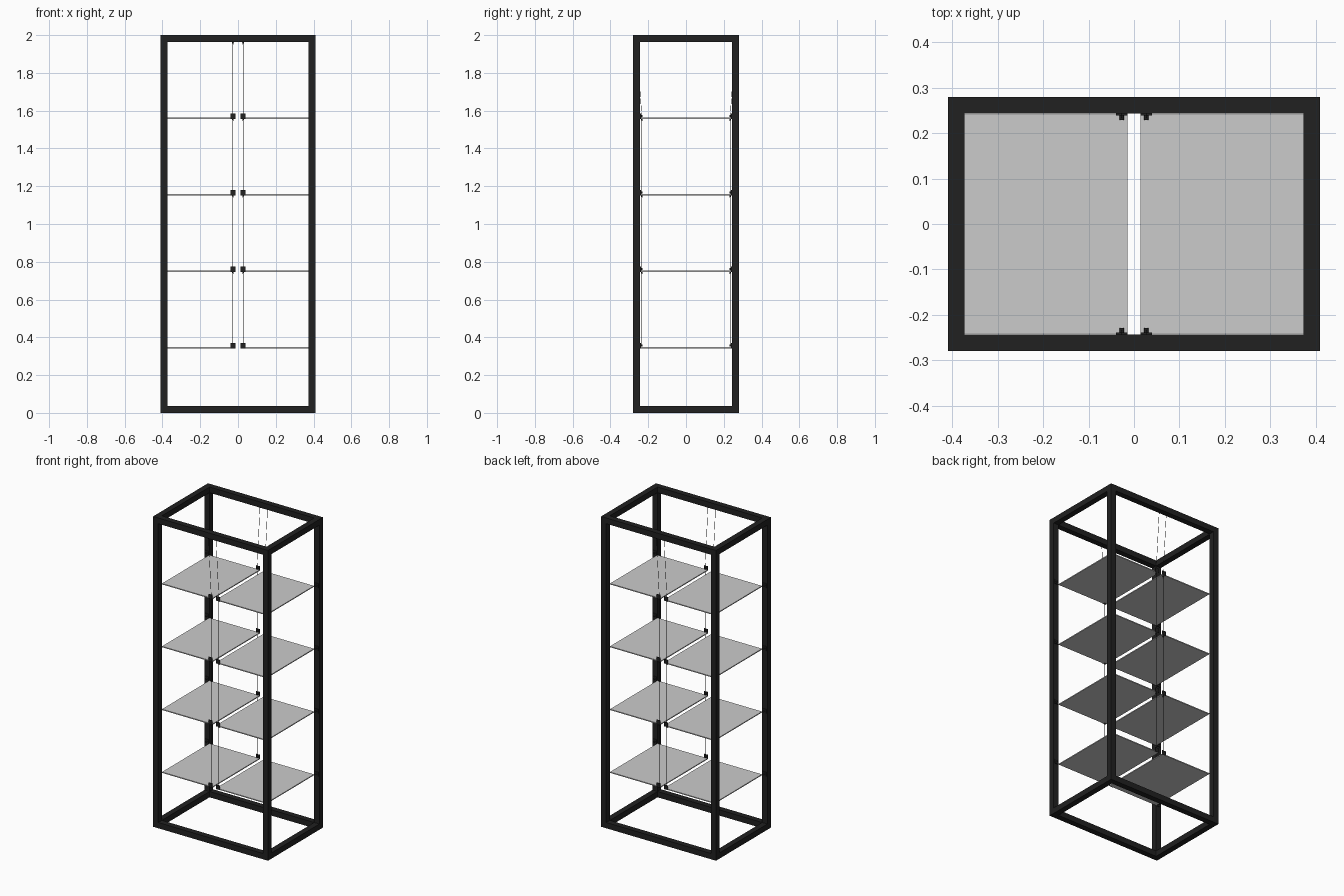
import bpy, bmesh
from mathutils import Vector, Matrix

if "Cube" in bpy.data.objects:
    bpy.data.objects.remove(bpy.data.objects["Cube"])

HX, HY, H, T = 0.41, 0.28, 2.0, 0.037      # half width, half depth, height, bar size
SHELF_Z = [0.345 + 0.405 * i for i in range(4)]
THICK = 0.006
WIRE_X, WIRE_Y = 0.027, 0.234

black = bpy.data.materials.new("black_metal")
black.diffuse_color = (0.015, 0.015, 0.015, 1)
black.use_nodes = True
black.node_tree.nodes["Principled BSDF"].inputs["Base Color"].default_value = black.diffuse_color


def add_box(bm, lo, hi):
    lo, hi = Vector(lo), Vector(hi)
    m = Matrix.Translation((lo + hi) / 2) @ Matrix.Diagonal((*[abs(c) for c in hi - lo], 1))
    bmesh.ops.create_cube(bm, size=1, matrix=m)


def add_rod(bm, a, b, r1, r2=None, seg=12):
    a, b = Vector(a), Vector(b)
    rot = (b - a).to_track_quat('Z', 'Y').to_matrix().to_4x4()
    bmesh.ops.create_cone(bm, cap_ends=True, segments=seg, radius1=r1,
                          radius2=r1 if r2 is None else r2, depth=(b - a).length,
                          matrix=Matrix.Translation((a + b) / 2) @ rot)


def finish(bm, name, mat=None):
    me = bpy.data.meshes.new(name)
    bm.to_mesh(me)
    bm.free()
    ob = bpy.data.objects.new(name, me)
    bpy.context.collection.objects.link(ob)
    if mat:
        me.materials.append(mat)
    return ob


def label(sx, sy):
    return ("right" if sx > 0 else "left") + "_" + ("back" if sy > 0 else "front")


CORNERS = [(sx, sy) for sx in (-1, 1) for sy in (-1, 1)]

# Square-bar frame: corner posts, then top and bottom rails
for sx, sy in CORNERS:
    bm = bmesh.new()
    add_box(bm, (sx * HX, sy * HY, 0), (sx * (HX - T), sy * (HY - T), H))
    finish(bm, "post_" + label(sx, sy), black)
for level, z in (("bottom", 0), ("top", H - T)):
    for s in (-1, 1):
        bm = bmesh.new()
        add_box(bm, (T - HX, s * HY, z), (HX - T, s * (HY - T), z + T))
        finish(bm, f"{level}_{'back' if s > 0 else 'front'}_rail", black)
        bm = bmesh.new()
        add_box(bm, (s * HX, T - HY, z), (s * (HX - T), HY - T, z + T))
        finish(bm, f"{level}_{'right' if s > 0 else 'left'}_rail", black)

# Paired thin shelf panels with a gap down the middle
for i, z in enumerate(SHELF_Z):
    for s in (-1, 1):
        bm = bmesh.new()
        add_box(bm, (s * 0.014, -0.241, z - THICK / 2), (s * 0.373, 0.241, z + THICK / 2))
        finish(bm, f"shelf_{i + 1}_{'right' if s > 0 else 'left'}")

for sx, sy in CORNERS:
    x = sx * WIRE_X
    # Clips: upright plate with a screw, by the gap and on the post
    bm = bmesh.new()
    for z in SHELF_Z:
        for cx in (x, sx * 0.39):
            add_box(bm, (cx - 0.013, sy * 0.239, z - 0.003), (cx + 0.013, sy * 0.243, z + 0.025))
            add_rod(bm, (cx, sy * 0.241, z + 0.011), (cx, sy * 0.229, z + 0.011), 0.005)
    finish(bm, "shelf_clips_" + label(sx, sy), black)

    # Tapered hooks under the top rail and the upper shelves
    bm = bmesh.new()
    for z, y in [(H - T, 0.262)] + [(z - 0.003, WIRE_Y) for z in SHELF_Z[1:]]:
        add_rod(bm, (x, sy * y, z), (x, sy * y, z - 0.012), 0.005, 0.002)
    finish(bm, "wire_hooks_" + label(sx, sy), black)

    # Hanging wire: slanted from the rail, then straight from shelf to shelf
    bm = bmesh.new()
    top = (x, sy * WIRE_Y, SHELF_Z[-1] + 0.012)
    add_rod(bm, (x, sy * 0.262, H - T), top, 0.001, seg=6)
    add_rod(bm, top, (x, sy * WIRE_Y, SHELF_Z[0] + 0.01), 0.001, seg=6)
    finish(bm, "hanging_wire_" + label(sx, sy), black)
